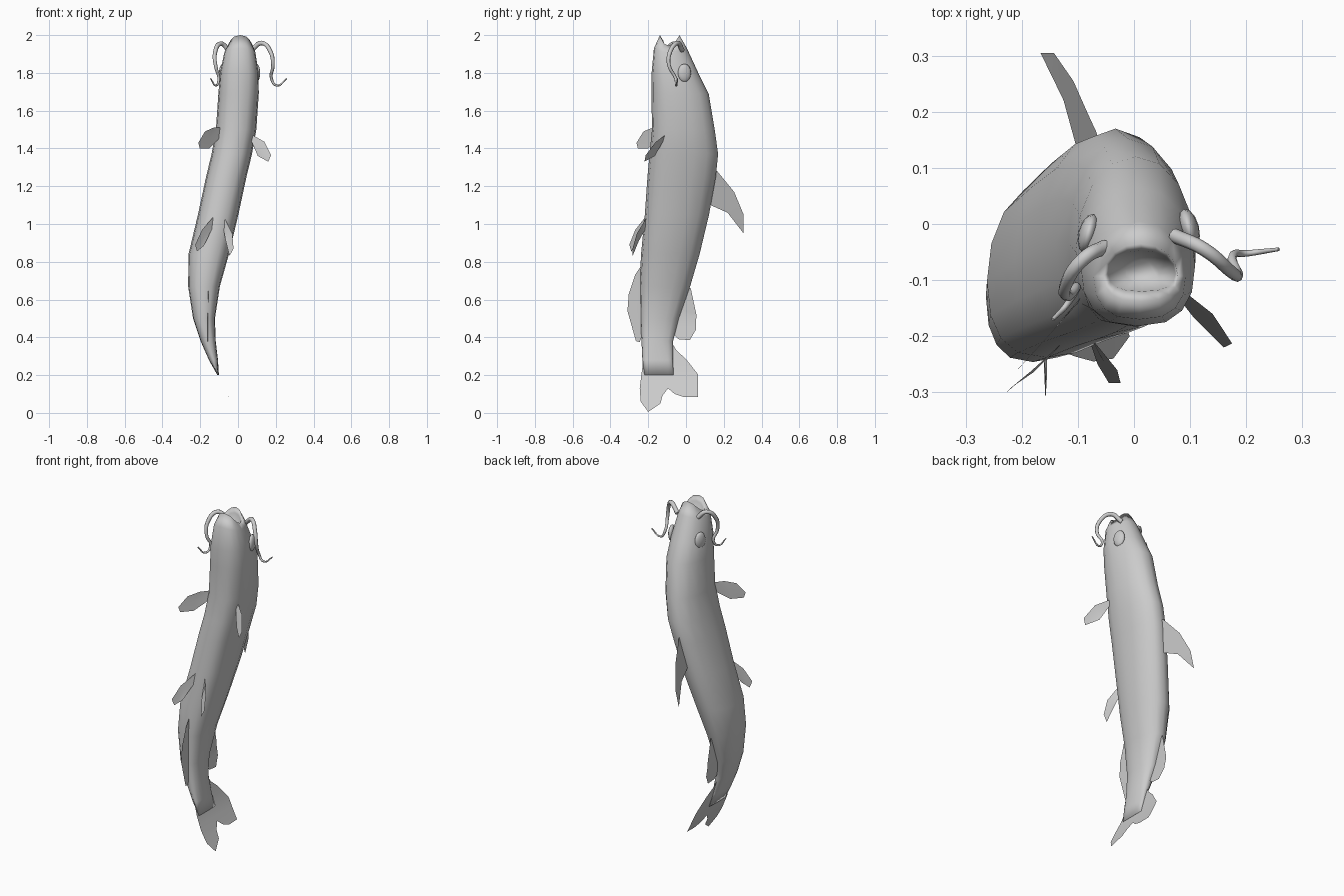
import bpy, bmesh
from math import sin, cos, pi
from mathutils import Vector

if "Cube" in bpy.data.objects:
    bpy.data.objects.remove(bpy.data.objects["Cube"])


def add_object(name, bm, smooth=True):
    me = bpy.data.meshes.new(name)
    bm.to_mesh(me)
    bm.free()
    for p in me.polygons:
        p.use_smooth = smooth
    ob = bpy.data.objects.new(name, me)
    bpy.context.collection.objects.link(ob)
    return ob


# Body stations: z, centre x, half width, belly y, back y, lip height
STATIONS = [
    (1.945, .012, .066, -.138, -.035, .055),
    (1.91, .010, .082, -.170, .005, .02),
    (1.80, .007, .102, -.182, .065, 0),
    (1.69, .003, .107, -.183, .120, 0),
    (1.50, -.010, .107, -.180, .152, 0),
    (1.37, -.033, .107, -.193, .170, 0),
    (1.25, -.062, .107, -.204, .158, 0),
    (1.05, -.105, .107, -.218, .122, 0),
    (0.84, -.155, .107, -.238, .072, 0),
    (0.67, -.180, .084, -.246, .022, 0),
    (0.50, -.180, .058, -.242, -.038, 0),
    (0.38, -.158, .040, -.236, -.068, 0),
    (0.28, -.130, .024, -.230, -.070, 0),
    (0.20, -.105, .004, -.220, -.065, 0),
]
SPINE = [(s[0], s[1]) for s in STATIONS] + [(.1, -.058), (0, -.005)]


def spine_x(z):
    for (z0, x0), (z1, x1) in zip(SPINE, SPINE[1:]):
        if z >= z1:
            return x0 + (x1 - x0) * (z0 - z) / (z0 - z1)
    return SPINE[-1][1]


SIDES = 16


def ring(bm, z, x, w, yb, yt, lip):
    # egg-shaped section, fuller on the belly side
    ym = yb + (yt - yb) * .44
    out = []
    for i in range(SIDES):
        a = 2 * pi * i / SIDES
        c, s = cos(a), sin(a)
        px = x + w * (abs(c) ** (.75 if s < 0 else .95)) * (1 if c > 0 else -1)
        py = ym + (s * (yt - ym) if s > 0 else -(abs(s) ** .85) * (ym - yb))
        out.append(bm.verts.new((px, py, z + lip * s * s)))
    return out


# Body with an open mouth hollow
bm = bmesh.new()
mouth = [(1.86, .014, .030, -.105, -.065, 0), (1.925, .014, .060, -.120, -.047, .045)]
rings = [ring(bm, *s) for s in mouth + STATIONS]
for r0, r1 in zip(rings, rings[1:]):
    for i in range(SIDES):
        j = (i + 1) % SIDES
        bm.faces.new((r0[i], r1[i], r1[j], r0[j]))
bm.faces.new(rings[0])
bm.faces.new(rings[-1])
bmesh.ops.recalc_face_normals(bm, faces=bm.faces)
add_object("body", bm)


# Fins on the midline: flat outlines in y,z bent to follow the spine
def midline_fin(name, outline, offset=0, lean=0):
    bm = bmesh.new()
    bm.faces.new([bm.verts.new((0, y, z)) for y, z in outline])
    for k in range(1, 28):
        geom = bm.verts[:] + bm.edges[:] + bm.faces[:]
        bmesh.ops.bisect_plane(bm, geom=geom, plane_co=(0, 0, k * .05 + .003), plane_no=(0, 0, 1))
    for v in bm.verts:
        v.co.x = spine_x(v.co.z) + offset + lean * (v.co.y - .15)
    bmesh.ops.triangulate(bm, faces=bm.faces)
    add_object(name, bm)


midline_fin("dorsal_fin", [(.14, 1.29), (.165, 1.28), (.255, 1.17), (.305, 1.05), (.305, .95),
                           (.22, 1.06), (.13, 1.1), (.10, 1.12)], -.01, -.18)
midline_fin("rear_dorsal_fin", [(-.02, .66), (.025, .66), (.055, .52), (.052, .44), (.02, .385),
                                (-.04, .39), (-.09, .44)])
midline_fin("tail_fin", [(-.2, .38), (-.235, .38), (-.23, .25), (-.245, .13), (-.24, .06), (-.2, .005),
                         (-.135, .05), (-.125, .09), (-.095, .13), (-.06, .10), (-.01, .083),
                         (.063, .085), (.063, .205), (.0, .285), (-.05, .33), (-.08, .38)])


# Fins given as short outlines in space
def free_fin(name, pts):
    bm = bmesh.new()
    vs = [bm.verts.new(p) for p in pts]
    mid = bm.verts.new(sum((Vector(p) for p in pts), Vector()) / len(pts))
    for i in range(len(vs)):
        bm.faces.new((vs[i], vs[(i + 1) % len(vs)], mid))
    add_object(name, bm)


free_fin("anal_fin", [(-.155, -.23, .79), (-.155, -.27, .73), (-.157, -.303, .63), (-.158, -.31, .54),
                      (-.16, -.265, .38), (-.16, -.245, .375), (-.163, -.22, .44)])
free_fin("left_pectoral_fin", [(-.09, -.125, 1.51), (-.13, -.175, 1.51), (-.175, -.225, 1.49),
                               (-.21, -.262, 1.43), (-.203, -.255, 1.4), (-.153, -.2, 1.4),
                               (-.09, -.13, 1.46)])
free_fin("right_pectoral_fin", [(.07, -.105, 1.475), (.14, -.16, 1.435), (.175, -.213, 1.365),
                                (.16, -.22, 1.33), (.105, -.165, 1.36), (.07, -.12, 1.44)])
free_fin("left_pelvic_fin", [(-.12, -.205, 1.05), (-.19, -.268, .97), (-.227, -.3, .89),
                             (-.217, -.29, .855), (-.18, -.265, .885), (-.125, -.21, 1.0)])
free_fin("right_pelvic_fin", [(-.075, -.205, 1.04), (-.03, -.26, .95), (-.024, -.283, .87),
                              (-.045, -.283, .83), (-.065, -.25, .91), (-.08, -.205, .99)])

# Eyes
for side, loc in (("left", (-.081, -.017, 1.8)), ("right", (.098, -.008, 1.8))):
    bpy.ops.mesh.primitive_uv_sphere_add(segments=12, ring_count=8, radius=1, location=loc)
    eye = bpy.context.object
    eye.name = side + "_eye"
    eye.scale = (.018, .036, .048)
    eye.rotation_euler.z = -.25 if side == "left" else .25
    bpy.ops.object.shade_smooth()


# Barbels: tapering curved whiskers
def barbel(name, pts):
    cu = bpy.data.curves.new(name, 'CURVE')
    cu.dimensions = '3D'
    cu.bevel_depth = .013
    cu.bevel_resolution = 2
    cu.resolution_u = 5
    cu.use_fill_caps = True
    sp = cu.splines.new('BEZIER')
    sp.bezier_points.add(len(pts) - 1)
    for i, (bp, p) in enumerate(zip(sp.bezier_points, pts)):
        bp.co = p
        bp.handle_left_type = bp.handle_right_type = 'AUTO'
        bp.radius = 1 - .75 * (i / (len(pts) - 1)) ** 1.5
    bpy.context.collection.objects.link(bpy.data.objects.new(name, cu))


barbel("left_barbel", [(-.05, -.04, 1.92), (-.09, -.062, 1.955), (-.122, -.11, 1.905), (-.117, -.128, 1.83),
                       (-.102, -.112, 1.77), (-.117, -.14, 1.733), (-.145, -.17, 1.77)])
barbel("right_barbel", [(.07, -.02, 1.92), (.125, -.045, 1.958), (.173, -.085, 1.91), (.185, -.09, 1.84),
                        (.177, -.055, 1.77), (.205, -.052, 1.733), (.258, -.045, 1.77)])
